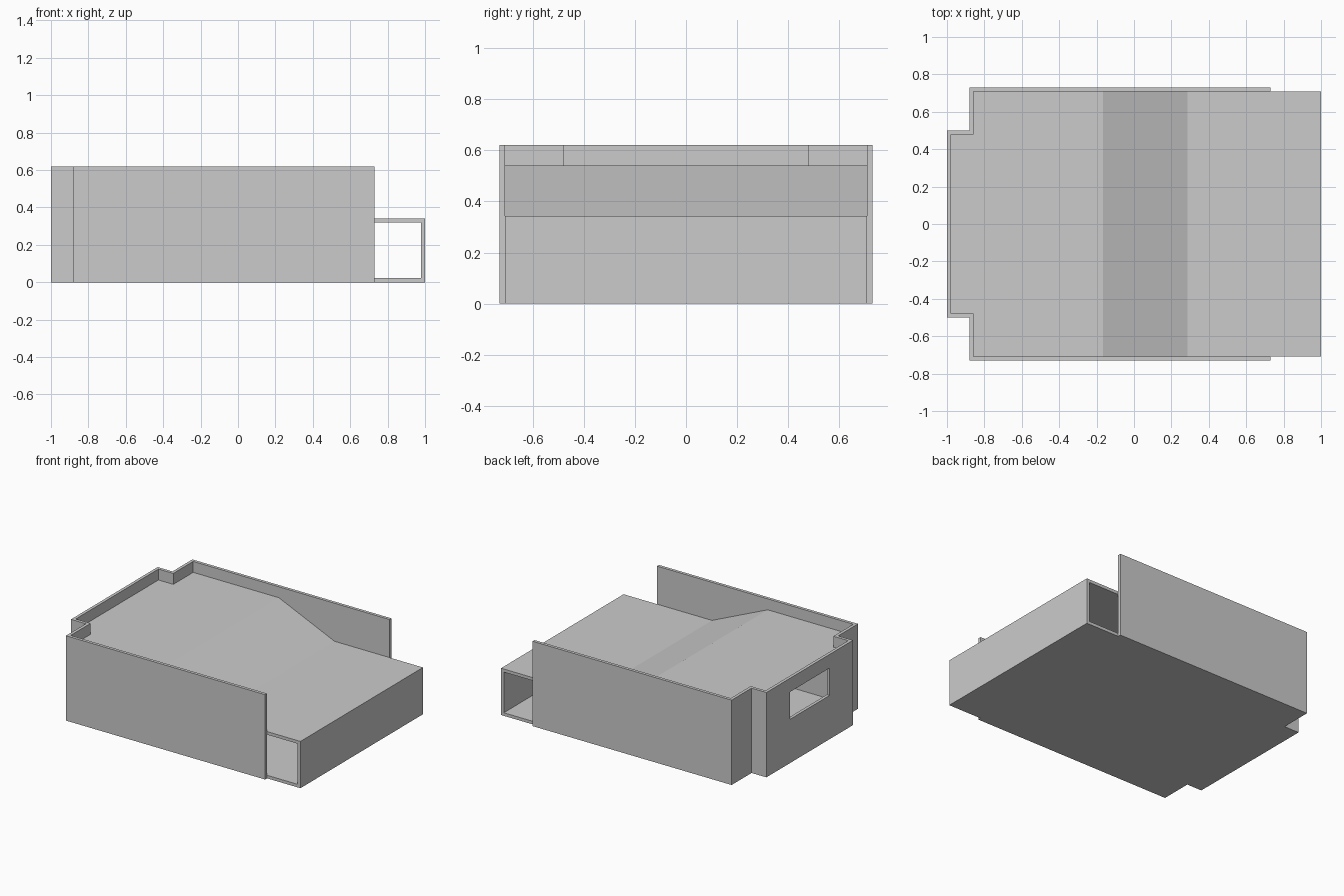
import bpy, bmesh
from mathutils import Vector

if "Cube" in bpy.data.objects:
    bpy.data.objects.remove(bpy.data.objects["Cube"])

T = 0.0225      # sheet thickness
H = 0.62        # wall height


def prism(name, pts, axis, lo, hi):
    """Extrude a 2D outline along z (pts are x, y) or along y (pts are x, z)."""
    bm = bmesh.new()
    if axis == 'Z':
        vs = [bm.verts.new((a, b, lo)) for a, b in pts]
        step = Vector((0, 0, hi - lo))
    else:
        vs = [bm.verts.new((a, lo, b)) for a, b in pts]
        step = Vector((0, hi - lo, 0))
    face = bm.faces.new(vs)
    ext = bmesh.ops.extrude_face_region(bm, geom=[face], use_keep_orig=True)
    bmesh.ops.translate(bm, vec=step,
                        verts=[v for v in ext['geom'] if isinstance(v, bmesh.types.BMVert)])
    bmesh.ops.recalc_face_normals(bm, faces=bm.faces)
    me = bpy.data.meshes.new(name)
    bm.to_mesh(me)
    bm.free()
    ob = bpy.data.objects.new(name, me)
    bpy.context.collection.objects.link(ob)
    return ob


def boolean(ob, helper, op):
    m = ob.modifiers.new(op.lower(), 'BOOLEAN')
    m.operation, m.solver, m.object = op, 'EXACT', helper
    helper.hide_render = True
    helper.hide_set(True)
    helper.display_type = 'WIRE'


def mirrored(half):
    return half + [(x, -y) for x, y in reversed(half)]


# Surrounding wall with stepped end, open on the right
outer = [(0.73, 0.73), (-0.88, 0.73), (-0.88, 0.5), (-1, 0.5)]
inner = [(0.73, 0.73 - T), (-0.88 + T, 0.73 - T), (-0.88 + T, 0.5 - T), (-1 + T, 0.5 - T)]
wall = prism("outer_wall", mirrored(outer) + list(reversed(mirrored(inner))), 'Z', 0, H)

# Window in the stepped end
window = prism("window_cutter", [(-1.1, 0.32), (-0.9, 0.32), (-0.9, 0.52), (-1.1, 0.52)],
               'Y', -0.23, 0.23)
boolean(wall, window, 'DIFFERENCE')

# Floor, right end and sloping deck as one folded sheet
section = [(-1.2, 0), (1, 0), (1, 0.342), (0.285, 0.342), (-0.165, 0.54), (-1.2, 0.54),
           (-1.2, 0.54 - T), (-0.17, 0.54 - T), (0.28, 0.342 - T),
           (1 - T, 0.342 - T), (1 - T, T), (-1.2, T)]
body = prism("floor_and_deck", section, 'Y', -0.9, 0.9)

# Trim the sheet to the inside of the wall
trim = [(1.2, 0.73 - T)] + inner[1:]
boolean(body, prism("inside_trim", mirrored(trim), 'Z', -0.2, 1), 'INTERSECT')
